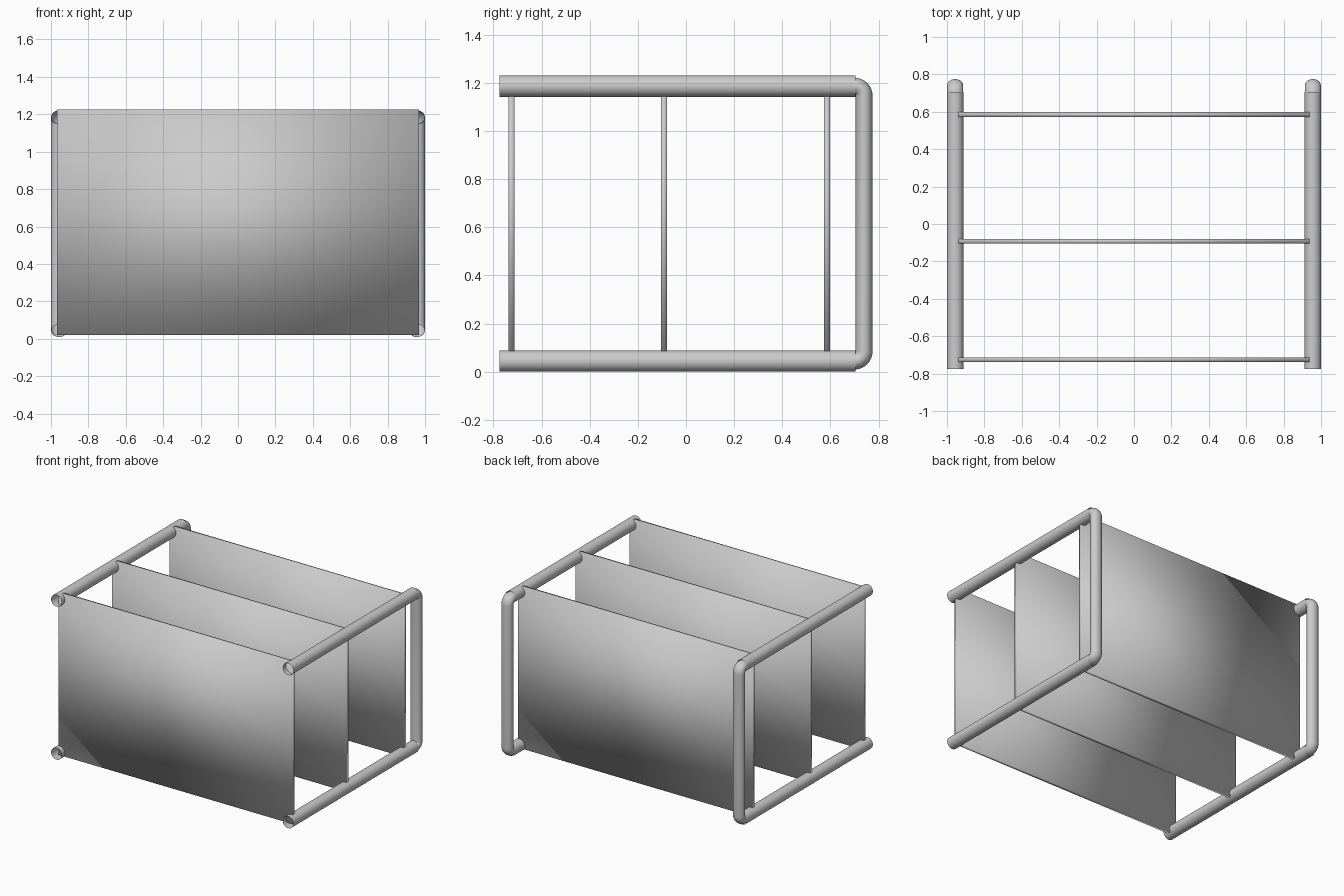
import bpy
import bmesh
from math import cos, sin, pi
from mathutils import Vector

default = bpy.data.objects.get("Cube")
if default:
    bpy.data.objects.remove(default)

grey = bpy.data.materials.new("plain grey")
grey.use_nodes = True
grey.diffuse_color = (0.6, 0.6, 0.6, 1)
grey.node_tree.nodes["Principled BSDF"].inputs["Base Color"].default_value = (0.6, 0.6, 0.6, 1)

RAIL_X, RAIL_R = 0.956, 0.044
LOW, HIGH = 0.044, 1.186
FRONT, BACK = -0.775, 0.705
SEGMENTS = 32


def finish(name, bm):
    mesh = bpy.data.meshes.new(name)
    for face in bm.faces:
        face.smooth = True
    bm.to_mesh(mesh)
    bm.free()
    mesh.materials.append(grey)
    obj = bpy.data.objects.new(name, mesh)
    bpy.context.collection.objects.link(obj)
    return obj


def pipe(name, x, path, width, depth):
    """Open pipe swept along (y, z) points with an oval section."""
    bm = bmesh.new()
    rings = []
    for i, (y, z) in enumerate(path):
        before, after = path[max(i - 1, 0)], path[min(i + 1, len(path) - 1)]
        along = Vector((0, after[0] - before[0], after[1] - before[1])).normalized()
        across = Vector((0, -along.z, along.y))
        ring = []
        for k in range(SEGMENTS):
            a = 2 * pi * k / SEGMENTS
            offset = Vector((width * cos(a), 0, 0)) + across * depth * sin(a)
            ring.append(bm.verts.new(Vector((x, y, z)) + offset))
        rings.append(ring)
    for r, s in zip(rings, rings[1:]):
        for k in range(SEGMENTS):
            n = (k + 1) % SEGMENTS
            bm.faces.new((r[k], s[k], s[n], r[n]))
    return finish(name, bm)


def panel(name, y):
    size = Vector((1.934, 0.025, 1.207))
    bm = bmesh.new()
    bmesh.ops.create_cube(bm, size=1)
    bmesh.ops.scale(bm, vec=size, verts=bm.verts)
    bmesh.ops.translate(bm, vec=(0, y, 0.019 + size.z / 2), verts=bm.verts)
    return finish(name, bm)


# Bent upright path: out of the top rail, down, and into the bottom rail
BEND = 0.04
START = 0.70
arc = [pi / 2 * i / 8 for i in range(9)]
upper = [(START + BEND * sin(a), HIGH - BEND + BEND * cos(a)) for a in arc]
lower = [(START + BEND * cos(a), LOW + BEND - BEND * sin(a)) for a in arc]
upright_path = [(START - 0.01, HIGH)] + upper + lower + [(START - 0.01, LOW)]

# Side frames: two open rails and a bent upright on each side
for side, sign in (("left", 1), ("right", -1)):
    x = sign * RAIL_X
    for level, z in (("bottom", LOW), ("top", HIGH)):
        pipe(f"{side}_{level}_rail", x, [(FRONT, z), (BACK, z)], RAIL_R, RAIL_R)
    pipe(f"{side}_upright", x, upright_path, 0.043, 0.035)

# Upright panels between the frames
for name, y in (("front_panel", -0.725), ("middle_panel", -0.092), ("back_panel", 0.585)):
    panel(name, y)
